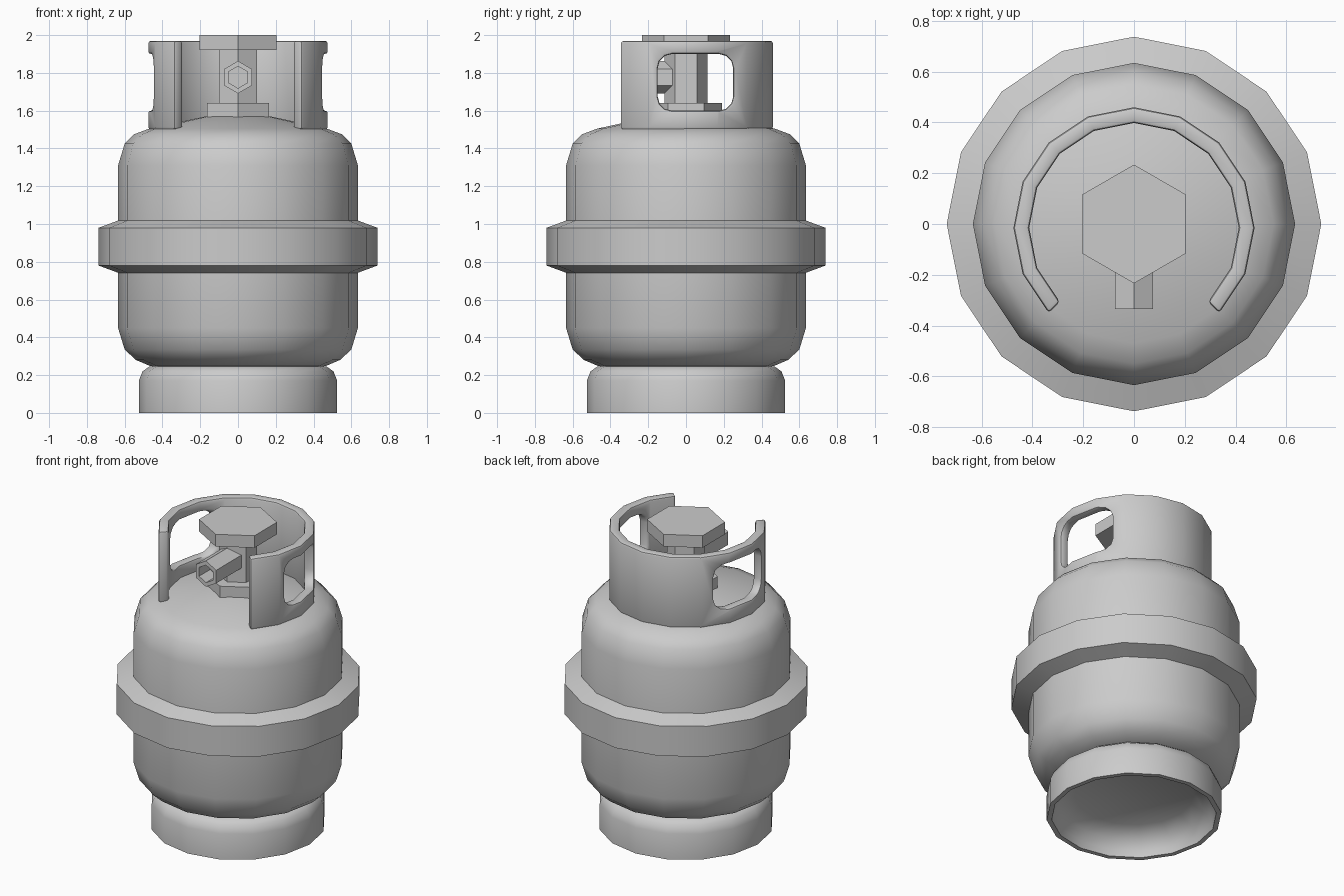
import bpy, bmesh, math
from mathutils import Matrix, Vector

cube = bpy.data.objects.get("Cube")
if cube:
    bpy.data.objects.remove(cube, do_unlink=True)

steel = bpy.data.materials.new("grey_steel")
steel.use_nodes = True
GREY = (0.6, 0.6, 0.6, 1)
steel.diffuse_color = GREY
steel.node_tree.nodes["Principled BSDF"].inputs["Base Color"].default_value = GREY


def finish(name, bm, smooth=None):
    """Turn a bmesh into an object with the shared material."""
    bmesh.ops.recalc_face_normals(bm, faces=bm.faces)
    mesh = bpy.data.meshes.new(name)
    bm.to_mesh(mesh)
    bm.free()
    mesh.materials.append(steel)
    obj = bpy.data.objects.new(name, mesh)
    bpy.context.collection.objects.link(obj)
    if smooth:
        shade(obj, smooth)
    return obj


def shade(obj, degrees):
    bpy.ops.object.select_all(action='DESELECT')
    obj.select_set(True)
    bpy.context.view_layer.objects.active = obj
    bpy.ops.object.shade_smooth_by_angle(angle=math.radians(degrees))


def lathe(name, profile, sides, smooth=None, matrix=None, start=0.0, closed=False):
    """Revolve (radius, height) points about z; open ends are capped."""
    bm = bmesh.new()
    rings = []
    for r, z in profile:
        ring = []
        for i in range(sides):
            a = start + math.tau * i / sides
            ring.append(bm.verts.new((r * math.cos(a), r * math.sin(a), z)))
        rings.append(ring)
    pairs = list(zip(rings, rings[1:]))
    if closed:
        pairs.append((rings[-1], rings[0]))
    else:
        bm.faces.new(rings[0])
        bm.faces.new(rings[-1])
    for low, high in pairs:
        for i in range(sides):
            j = (i + 1) % sides
            bm.faces.new((low[i], low[j], high[j], high[i]))
    if matrix:
        bmesh.ops.transform(bm, matrix=matrix, verts=bm.verts)
    return finish(name, bm, smooth)


# Tank body with domed ends
lathe("tank_body", [
    (0.17, 0.19), (0.47, 0.25), (0.54, 0.28), (0.60, 0.335), (0.635, 0.45),
    (0.635, 1.31), (0.60, 1.425), (0.55, 1.475), (0.47, 1.505), (0.17, 1.57)],
    16, 42)

# Thick belt round the middle
lathe("middle_band", [
    (0.63, 0.74), (0.738, 0.78), (0.738, 0.98), (0.63, 1.02)], 16, 35, closed=True)

# Foot ring with a hollow underside
lathe("foot_ring", [
    (0.36, 0.15), (0.45, 0.10), (0.485, 0.04), (0.495, 0.0), (0.525, 0.0),
    (0.525, 0.17), (0.505, 0.22), (0.47, 0.245), (0.40, 0.255)], 16, 45)

# Guard collar: an open ring from front left round the back to front right
INNER, OUTER, LOW, HIGH = 0.413, 0.475, 1.50, 1.97
bm = bmesh.new()
sections = []
for i in range(13):
    a = math.radians(-45 + 22.5 * i)
    sections.append([bm.verts.new((r * math.cos(a), r * math.sin(a) - 0.015, z))
                     for r, z in ((INNER, LOW), (OUTER, LOW), (OUTER, HIGH), (INNER, HIGH))])
for p, q in zip(sections, sections[1:]):
    for i in range(4):
        j = (i + 1) % 4
        bm.faces.new((p[i], p[j], q[j], q[i]))
bm.faces.new(sections[0])
bm.faces.new(sections[-1])
collar = finish("guard_collar", bm)

# Rounded cutter for the two hand holes
bm = bmesh.new()
outline = []
corner = 0.075
for k, (y, z) in enumerate(((0.25, 1.90), (-0.15, 1.90), (-0.15, 1.60), (0.25, 1.60))):
    cy = y - math.copysign(corner, y - 0.05)
    cz = z - math.copysign(corner, z - 1.75)
    for step in range(4):
        a = math.radians(90 * k + 30 * step)
        outline.append(bm.verts.new((-1, cy + corner * math.cos(a), cz + corner * math.sin(a))))
face = bm.faces.new(outline)
side = bmesh.ops.extrude_face_region(bm, geom=[face])
bmesh.ops.translate(bm, vec=Vector((2, 0, 0)),
                    verts=[g for g in side["geom"] if isinstance(g, bmesh.types.BMVert)])
cutter = finish("hand_hole_cutter", bm)
cutter.hide_render = True

cut = collar.modifiers.new("hand_holes", 'BOOLEAN')
cut.operation = 'DIFFERENCE'
cut.solver = 'EXACT'
cut.object = cutter
bpy.context.view_layer.objects.active = collar
bpy.ops.object.modifier_apply(modifier=cut.name)
bpy.data.objects.remove(cutter, do_unlink=True)

# Soften the rims of the collar and its holes
soft = collar.modifiers.new("soft_edges", 'BEVEL')
soft.width = 0.014
soft.segments = 2
soft.limit_method = 'ANGLE'
soft.angle_limit = math.radians(50)
bpy.ops.object.modifier_apply(modifier=soft.name)
shade(collar, 40)

# Six-sided valve parts
QUARTER = math.pi / 2
lathe("valve_base", [(0.19, 1.53), (0.19, 1.64)], 6, start=QUARTER)
lathe("valve_stem", [(0.115, 1.63), (0.115, 1.93)], 6, start=QUARTER)
lathe("valve_cap", [(0.234, 1.92), (0.234, 2.0)], 6, start=QUARTER)

# Outlet pointing forward, with a recessed bore
aim = Matrix.Translation((0, 0, 1.777)) @ Matrix.Rotation(QUARTER, 4, 'X')
lathe("valve_outlet", [(0.086, 0.02), (0.086, 0.335), (0.058, 0.335), (0.058, 0.22)],
      6, matrix=aim, start=QUARTER)
